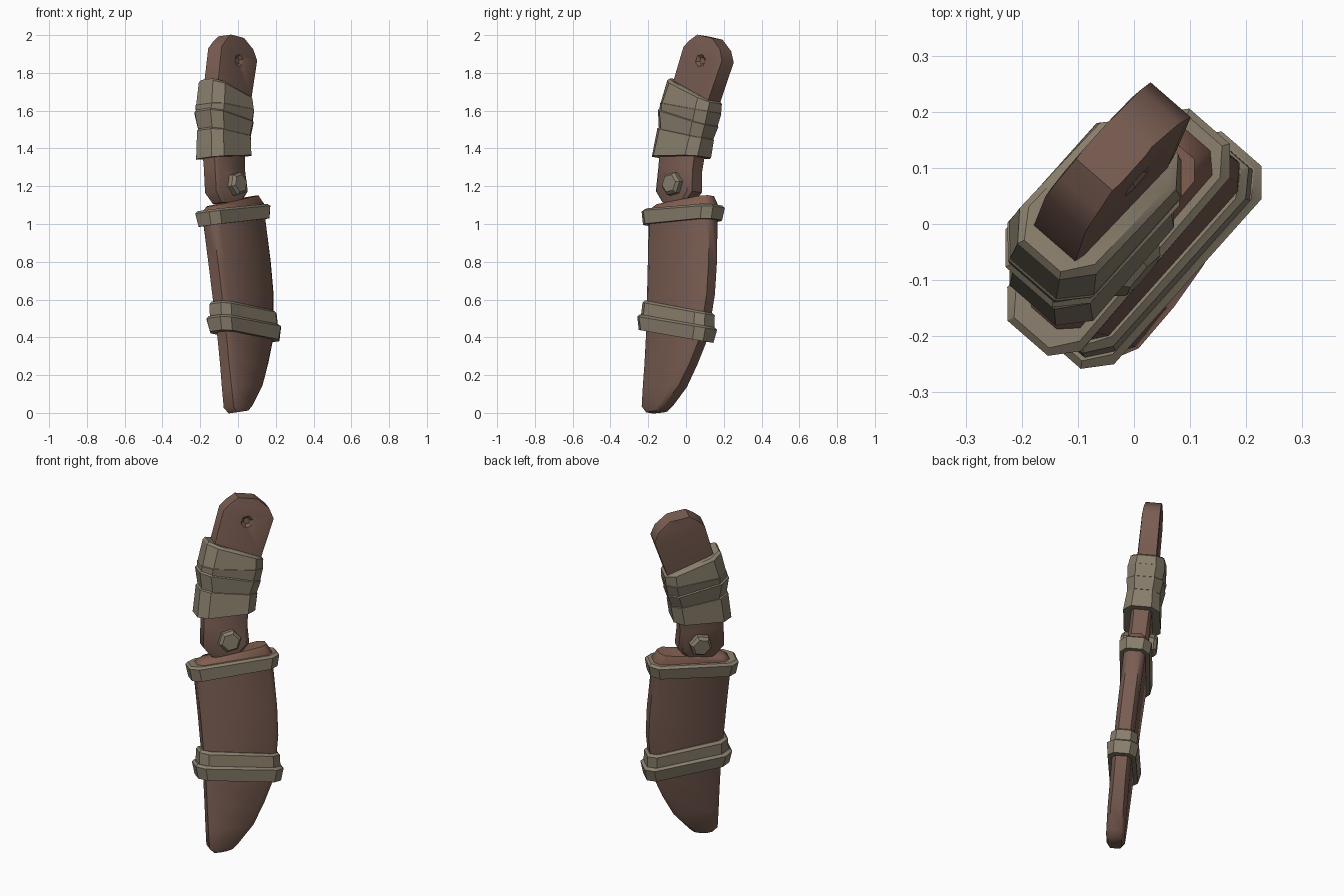
import bpy, bmesh, math
from mathutils import Vector

if "Cube" in bpy.data.objects:
    bpy.data.objects.remove(bpy.data.objects["Cube"])

A = math.radians(49)                               # turn of the blade plane
U = Vector((math.cos(A), math.sin(A), 0))          # along the blade width
V = Vector((math.sin(A), -math.cos(A), 0))         # across the thickness
LEAN = 0.108                                       # sideways lean per unit height


def material(name, rgb):
    m = bpy.data.materials.new(name)
    m.diffuse_color = (*rgb, 1)
    m.use_nodes = True
    m.node_tree.nodes["Principled BSDF"].inputs["Base Color"].default_value = m.diffuse_color
    return m


LEATHER = material("brown_leather", (0.19, 0.108, 0.083))
LINING = material("red_brown_lining", (0.22, 0.112, 0.08))
STRAP = material("tan_strap", (0.25, 0.21, 0.15))


def place(u, v, z):
    """Leaning blade frame to world; v is measured from the mid plane."""
    return U * u + V * (0.105 - LEAN * z + v) + Vector((0, 0, z + LEAN * v))


def octagon(uL, zL, uR, zR, hv, end, inset):
    """Slanted eight-sided ring from its left and right end points."""
    pts = [(uL, -hv * end), (uL + inset, -hv), (uR - inset, -hv), (uR, -hv * end),
           (uR, hv * end), (uR - inset, hv), (uL + inset, hv), (uL, hv * end)]
    return [place(u, v, zL + (zR - zL) * (u - uL) / (uR - uL)) for u, v in pts]


def hexagon(u, z, r, v, turn=0.2):
    return [place(u + r * math.cos(turn + k * math.pi / 3), v,
                  z + r * math.sin(turn + k * math.pi / 3)) for k in range(6)]


def loft(name, rings, mats, angle=30):
    """Closed skin through a stack of rings."""
    bm = bmesh.new()
    loops = [[bm.verts.new(p) for p in r] for r in rings]
    n = len(loops[0])
    for a, b in zip(loops, loops[1:]):
        for i in range(n):
            j = (i + 1) % n
            bm.faces.new((a[i], a[j], b[j], b[i]))
    bm.faces.new(loops[0][::-1])
    bm.faces.new(loops[-1])
    bmesh.ops.recalc_face_normals(bm, faces=bm.faces)
    me = bpy.data.meshes.new(name)
    bm.to_mesh(me)
    bm.free()
    ob = bpy.data.objects.new(name, me)
    bpy.context.collection.objects.link(ob)
    for m in mats:
        me.materials.append(m)
    bpy.ops.object.select_all(action='DESELECT')
    ob.select_set(True)
    bpy.context.view_layer.objects.active = ob
    bpy.ops.object.shade_smooth_by_angle(angle=math.radians(angle))
    return ob


# Sheath, with a red-brown rim above the collar
sheath = loft("sheath", [octagon(*r, 0.03) for r in (
    (-0.165, 0.00, -0.065, 0.01, 0.038, 0.70),
    (-0.192, 0.03, -0.035, 0.04, 0.050, 0.70),
    (-0.195, 0.14, 0.055, 0.14, 0.052, 0.65),
    (-0.197, 0.26, 0.120, 0.26, 0.052, 0.60),
    (-0.200, 0.40, 0.180, 0.40, 0.053, 0.60),
    (-0.211, 0.61, 0.206, 0.63, 0.055, 0.60),
    (-0.221, 0.78, 0.204, 0.79, 0.056, 0.60),
    (-0.237, 1.00, 0.188, 1.03, 0.059, 0.55),
    (-0.237, 1.07, 0.188, 1.10, 0.062, 0.50),
    (-0.205, 1.095, 0.158, 1.15, 0.050, 0.50))], [LEATHER, LINING], 50)
for p in sheath.data.polygons:
    if p.center.z > 1.06:
        p.material_index = 1

# Grip: curved, chamfered below and square-edged at the pommel
handle = loft("handle", [octagon(*r, 0.02) for r in (
    (-0.150, 1.11, 0.005, 1.11, 0.045, 0.7),
    (-0.196, 1.17, 0.058, 1.17, 0.056, 0.7),
    (-0.190, 1.30, 0.050, 1.28, 0.056, 0.7),
    (-0.186, 1.45, 0.064, 1.41, 0.056, 0.75),
    (-0.165, 1.60, 0.098, 1.54, 0.055, 0.85),
    (-0.120, 1.75, 0.145, 1.68, 0.053, 0.92),
    (-0.066, 1.935, 0.210, 1.86, 0.050, 0.95),
    (-0.025, 1.97, 0.188, 1.92, 0.048, 0.95),
    (0.020, 1.998, 0.125, 1.980, 0.045, 0.95))], [LEATHER], 40)

# Shallow dimple on one side of the pommel
cutter = loft("dimple_cutter", [hexagon(0.062, 1.86, 0.048, 0.062),
                                hexagon(0.062, 1.86, 0.018, 0.036)], [LEATHER])
cutter.hide_render = True
cutter.hide_set(True)
cut = handle.modifiers.new("dimple", 'BOOLEAN')
cut.operation = 'DIFFERENCE'
cut.solver = 'EXACT'
cut.object = cutter


def band(name, low, high, lip=0.012, inset=0.045):
    """Strap around the knife with a chamfered upper lip; each end is
    (left u, left z, right u, right z, half thickness)."""
    uL, zL, uR, zR, hv = high
    lipped = (uL + lip, zL + lip, uR - lip, zR + lip, hv - lip)
    loft(name, [octagon(*r, 0.55, inset) for r in (low, high, lipped)], [STRAP])


# Sheath straps
band("collar", (-0.265, 0.99, 0.210, 1.025, 0.080), (-0.278, 1.06, 0.220, 1.09, 0.087))
band("lower_strap", (-0.245, 0.435, 0.212, 0.375, 0.076), (-0.257, 0.505, 0.227, 0.445, 0.086))
band("upper_strap", (-0.238, 0.50, 0.212, 0.44, 0.074), (-0.234, 0.58, 0.210, 0.52, 0.072))

# Overlapping grip wraps
band("wrap_low", (-0.228, 1.35, 0.092, 1.355, 0.099), (-0.208, 1.50, 0.108, 1.45, 0.090), inset=0.05)
band("wrap_middle", (-0.196, 1.48, 0.100, 1.44, 0.086), (-0.208, 1.60, 0.128, 1.52, 0.100), inset=0.05)
band("wrap_high", (-0.201, 1.58, 0.122, 1.51, 0.092), (-0.196, 1.635, 0.142, 1.59, 0.101), 0.004, 0.05)
band("wrap_top", (-0.194, 1.63, 0.140, 1.59, 0.100), (-0.162, 1.755, 0.146, 1.64, 0.090), inset=0.05)

# Hexagonal rivet through the grip
loft("rivet", [hexagon(-0.058, 1.205, r, v) for r, v in (
    (0.048, -0.098), (0.063, -0.082), (0.063, 0.082), (0.048, 0.098))], [STRAP])
